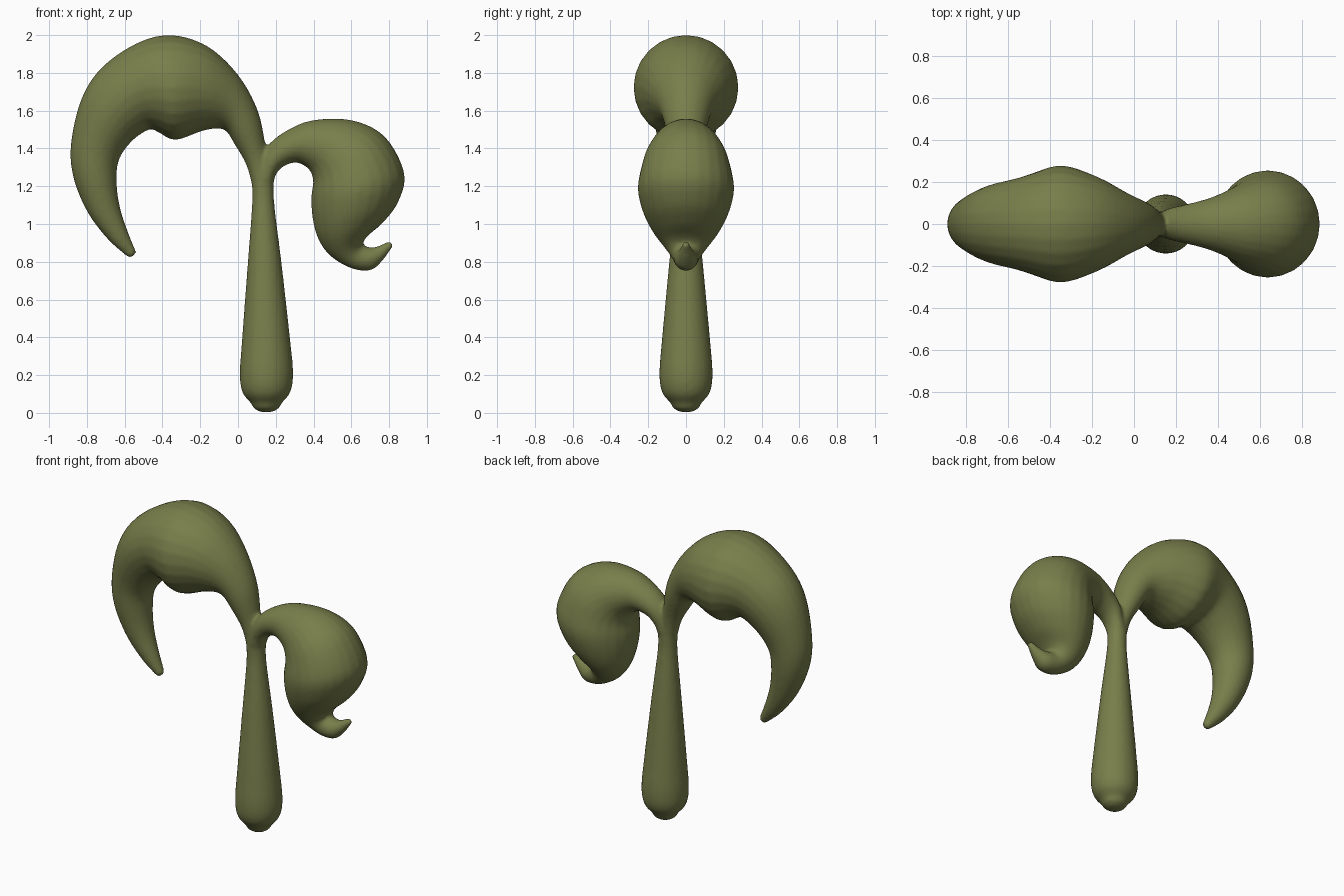
import bpy, bmesh, math
from mathutils import Vector

if "Cube" in bpy.data.objects:
    bpy.data.objects.remove(bpy.data.objects["Cube"])

SIDES = 24
green = bpy.data.materials.new("olive_green")
green.diffuse_color = (0.19, 0.21, 0.07, 1)
green.use_nodes = True
green.node_tree.nodes["Principled BSDF"].inputs["Base Color"].default_value = green.diffuse_color


def smooth_path(pts, steps=5):
    """Catmull-Rom interpolation through tuples of any size."""
    p = [Vector(q) for q in pts]
    p = [2 * p[0] - p[1]] + p + [2 * p[-1] - p[-2]]
    out = []
    for i in range(1, len(p) - 2):
        a, b, c, d = p[i - 1:i + 3]
        for k in range(steps):
            t = k / steps
            out.append(0.5 * (2 * b + (c - a) * t + (2 * a - 5 * b + 4 * c - d) * t * t
                              + (3 * b - a - 3 * c + d) * t ** 3))
    return out + [p[-2]]


def round_sweep(bm, pairs):
    """Round tube whose front outline passes through pairs (x1, z1, x2, z2)."""
    rings = []
    for q in smooth_path(pairs):
        a, b = Vector((q[0], 0, q[1])), Vector((q[2], 0, q[3]))
        rings.append(((a + b) / 2, (a - b) / 2))

    # domed ends
    def dome(end, nxt):
        c, h = end
        n = Vector((-h.z, 0, h.x))
        if n.dot(c - nxt[0]) < 0:
            n = -n
        return [(c + n * math.sin(t) * 0.6, h * math.cos(t)) for t in (0.5, 1.0, 1.35)]
    rings = dome(rings[0], rings[1])[::-1] + rings + dome(rings[-1], rings[-2])
    loops = []
    for c, h in rings:
        side = Vector((0, h.length, 0))
        loops.append([bm.verts.new(c + h * math.cos(2 * math.pi * k / SIDES)
                                   + side * math.sin(2 * math.pi * k / SIDES)) for k in range(SIDES)])
    for l0, l1 in zip(loops, loops[1:]):
        for k in range(SIDES):
            j = (k + 1) % SIDES
            bm.faces.new((l0[k], l0[j], l1[j], l1[k]))
    start, end = bm.faces.new(loops[0][::-1]), bm.faces.new(loops[-1])


# club-shaped stem
stem = [(0.07, 0.05, 0.23, 0.05), (0.023, 0.11, 0.277, 0.11), (0.01, 0.21, 0.292, 0.21),
        (0.022, 0.4, 0.275, 0.4), (0.052, 0.8, 0.23, 0.8), (0.074, 1.1, 0.193, 1.1),
        (0.073, 1.22, 0.19, 1.22), (0.075, 1.31, 0.19, 1.31)]
# large left leaf, arching over and down to a point
left_leaf = [(0.185, 1.2, 0.08, 1.18), (0.15, 1.39, 0.045, 1.31), (0.105, 1.60, -0.02, 1.425),
             (0.0, 1.79, -0.075, 1.50), (-0.16, 1.94, -0.18, 1.495), (-0.35, 2.0, -0.33, 1.445),
             (-0.53, 1.96, -0.42, 1.485), (-0.72, 1.83, -0.47, 1.50), (-0.83, 1.66, -0.56, 1.44),
             (-0.885, 1.42, -0.63, 1.34), (-0.87, 1.24, -0.642, 1.22), (-0.795, 1.06, -0.625, 1.09),
             (-0.69, 0.92, -0.585, 0.965), (-0.59, 0.83, -0.54, 0.855)]
# small right leaf, bulging and curling up at the tip
right_leaf = [(0.09, 1.28, 0.185, 1.2), (0.15, 1.405, 0.20, 1.26), (0.25, 1.49, 0.24, 1.305),
              (0.40, 1.55, 0.31, 1.325), (0.61, 1.548, 0.375, 1.29), (0.78, 1.46, 0.398, 1.23),
              (0.88, 1.27, 0.388, 1.14), (0.85, 1.12, 0.395, 1.03), (0.77, 1.01, 0.425, 0.92),
              (0.69, 0.94, 0.49, 0.83), (0.66, 0.895, 0.60, 0.765), (0.695, 0.877, 0.70, 0.755),
              (0.735, 0.88, 0.76, 0.80), (0.79, 0.905, 0.82, 0.88)]

bm = bmesh.new()
for part in (stem, left_leaf, right_leaf):
    round_sweep(bm, part)
bmesh.ops.recalc_face_normals(bm, faces=bm.faces)
mesh = bpy.data.meshes.new("sprout")
bm.to_mesh(mesh)
bm.free()
mesh.materials.append(green)
sprout = bpy.data.objects.new("sprout", mesh)
bpy.context.collection.objects.link(sprout)

# fuse the three parts into one smooth skin
fuse = sprout.modifiers.new("fuse", 'REMESH')
fuse.mode = 'VOXEL'
fuse.voxel_size = 0.012
fuse.use_smooth_shade = True
relax = sprout.modifiers.new("relax", 'SMOOTH')
relax.factor = 0.5
relax.iterations = 4
